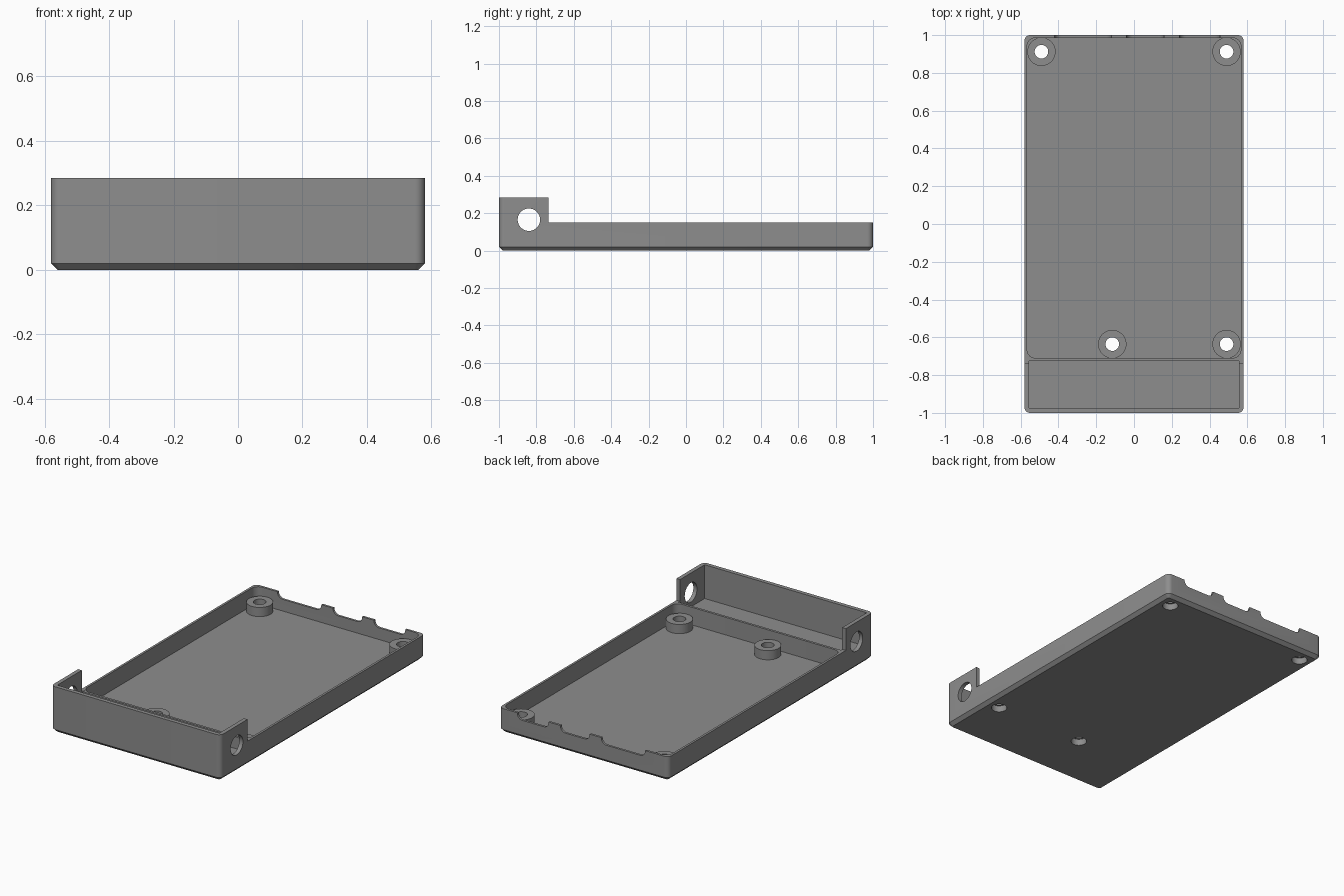
import bpy, bmesh, math
from mathutils import Matrix, Vector

if "Cube" in bpy.data.objects:
    bpy.data.objects.remove(bpy.data.objects["Cube"])

grey = bpy.data.materials.new("mid grey plastic")
grey.diffuse_color = (0.27, 0.27, 0.27, 1)
grey.use_nodes = True
grey.node_tree.nodes["Principled BSDF"].inputs["Base Color"].default_value = grey.diffuse_color


def finish(name, bm):
    bmesh.ops.recalc_face_normals(bm, faces=bm.faces)
    me = bpy.data.meshes.new(name)
    bm.to_mesh(me)
    bm.free()
    me.materials.append(grey)
    ob = bpy.data.objects.new(name, me)
    bpy.context.collection.objects.link(ob)
    return ob


def rounded_rect(x0, x1, y0, y1, r, seg=8):
    """Outline of a rectangle with rounded corners."""
    if r <= 0:
        return [(x0, y0), (x1, y0), (x1, y1), (x0, y1)]
    pts = []
    corners = [(x1 - r, y1 - r), (x0 + r, y1 - r), (x0 + r, y0 + r), (x1 - r, y0 + r)]
    for i, (cx, cy) in enumerate(corners):
        for k in range(seg + 1):
            a = math.pi / 2 * (i + k / seg)
            pts.append((cx + r * math.cos(a), cy + r * math.sin(a)))
    return pts


def loft(name, layers):
    """Solid through stacked outlines, given as (outline, z)."""
    bm = bmesh.new()
    rings = [[bm.verts.new((x, y, z)) for x, y in pts] for pts, z in layers]
    n = len(rings[0])
    for a, b in zip(rings, rings[1:]):
        for i in range(n):
            j = (i + 1) % n
            bm.faces.new((a[i], a[j], b[j], b[i]))
    bm.faces.new(rings[0][::-1])
    bm.faces.new(rings[-1])
    return finish(name, bm)


def block(name, x0, x1, y0, y1, z0, z1, r=0):
    pts = rounded_rect(x0, x1, y0, y1, r)
    return loft(name, [(pts, z0), (pts, z1)])


def cylinder(name, centre, r, depth, axis="Z"):
    bm = bmesh.new()
    rot = Matrix.Rotation(math.pi / 2, 4, "Y") if axis == "X" else Matrix()
    bmesh.ops.create_cone(bm, cap_ends=True, segments=40, radius1=r, radius2=r, depth=depth,
                          matrix=Matrix.Translation(Vector(centre)) @ rot)
    return finish(name, bm)


def cut(target, cutter):
    mod = target.modifiers.new("cut", "BOOLEAN")
    mod.operation, mod.solver, mod.object = "DIFFERENCE", "EXACT", cutter
    bpy.context.view_layer.objects.active = target
    bpy.ops.object.modifier_apply(modifier=mod.name)
    bpy.data.objects.remove(cutter)


W, L, H, RIM, FLOOR, CH = 0.58, 1.0, 0.285, 0.15, 0.04, 0.02

# Outer body with rounded corners and chamfered base
outer = rounded_rect(-W, W, -L, L, 0.03)
base = rounded_rect(-W + CH, W - CH, -L + CH, L - CH, 0.012)
case = loft("case", [(base, 0), (outer, CH), (outer, H)])

# Lower rim behind the raised front, main tray and front compartment
cut(case, block("rim_cut", -1, 1, -0.735, 1.2, RIM, 0.5))
cut(case, block("tray_cut", -0.566, 0.566, -0.71, 0.986, FLOOR, 0.5, 0.045))
cut(case, block("bay_cut", -0.555, 0.555, -0.975, -0.725, 0.076, RIM, 0))
cut(case, block("bay_top_cut", -0.555, 0.555, -0.975, -0.7, RIM - 0.001, 0.5, 0))

# Round side holes through both raised cheeks
cut(case, cylinder("side_hole", (0, -0.84, 0.165), 0.06, 2, "X"))

# Round-cornered notches along the back rim
for x0, x1 in ((-0.42, -0.12), (-0.04, 0.16), (0.24, 0.455)):
    notch = loft("notch", [(rounded_rect(x0, x1, RIM - 0.038, 0.3, 0.035), -1.1),
                           (rounded_rect(x0, x1, RIM - 0.038, 0.3, 0.035), -0.95)])
    notch.data.transform(Matrix.Rotation(math.pi / 2, 4, "X"))
    cut(case, notch)

# Screw bosses with holes running through the floor
parts = [case]
for i, (x, y) in enumerate(((-0.49, 0.912), (0.49, 0.912), (-0.115, -0.636), (0.49, -0.636))):
    cut(case, cylinder("floor_hole", (x, y, 0.02), 0.045, 0.1))
    boss = cylinder(f"screw_boss_{i + 1}", (x, y, (FLOOR + 0.097) / 2), 0.075, 0.097 - FLOOR)
    cut(boss, cylinder("boss_hole", (x, y, 0.05), 0.036, 0.3))
    parts.append(boss)

for ob in bpy.context.view_layer.objects:
    ob.select_set(ob in parts)
bpy.context.view_layer.objects.active = case
bpy.ops.object.shade_smooth_by_angle(angle=math.radians(30))
